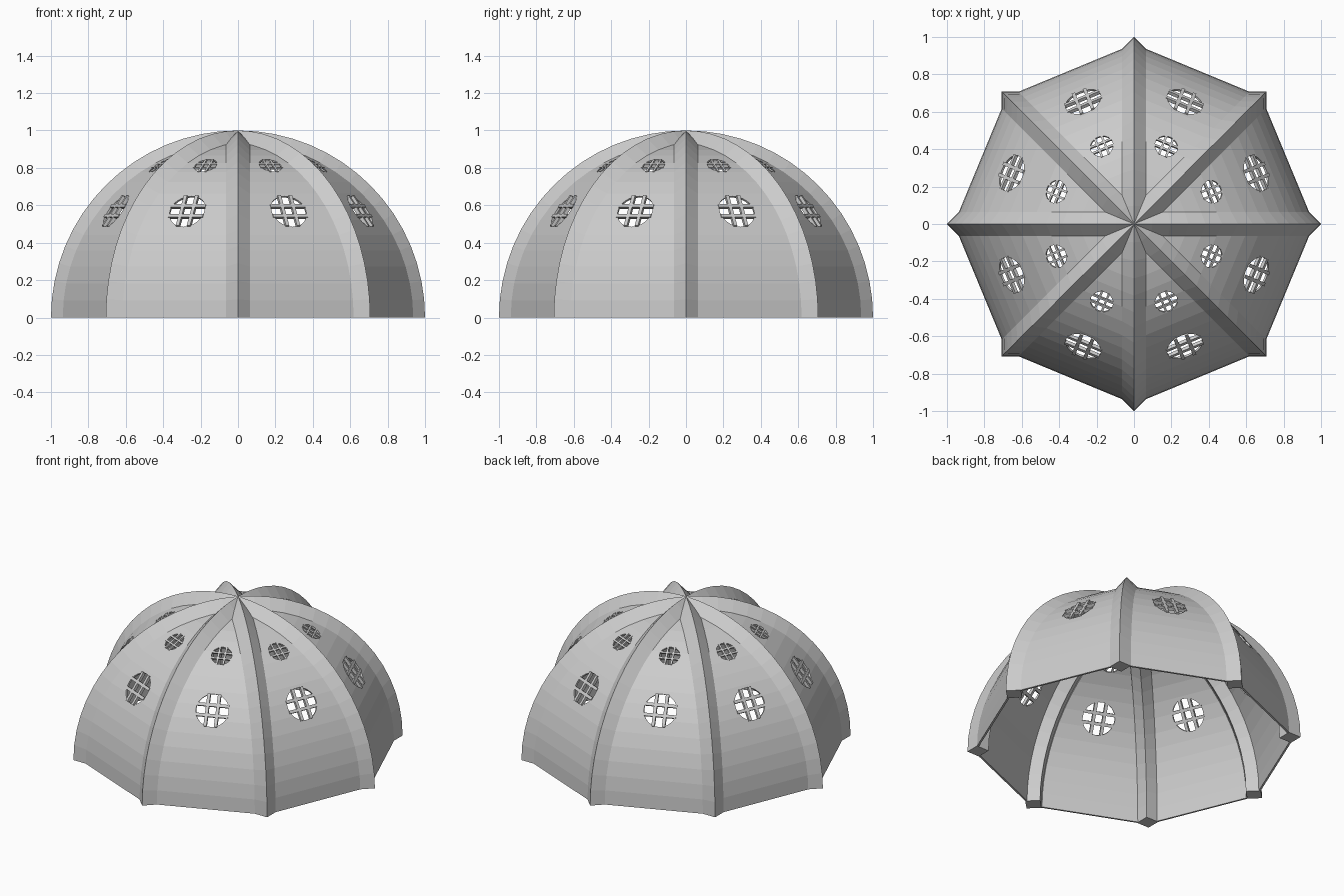
import bpy, bmesh
from math import sin, cos, pi, radians, sqrt, acos
from mathutils import Matrix, Vector

cube = bpy.data.objects.get("Cube")
if cube:
    bpy.data.objects.remove(cube, do_unlink=True)

RIBS = 8
HALF = 0.063             # half diagonal of the square rib
R = 1 - HALF             # radius of the rib centre line and of the panels
STEPS = 32               # facets along a full arch
WEDGE = pi / RIBS        # half the angle of one panel
THICK = 0.012
HOLES = ((37.5, 0.1), (60.4, 0.062))   # elevation in degrees, radius

grey = bpy.data.materials.new("light grey")
grey.use_nodes = True
colour = (0.6, 0.6, 0.6, 1)
grey.diffuse_color = colour
grey.node_tree.nodes["Principled BSDF"].inputs["Base Color"].default_value = colour


def add_object(name, mesh, angle=0):
    obj = bpy.data.objects.new(name, mesh)
    obj.rotation_euler.z = angle
    bpy.context.collection.objects.link(obj)
    return obj


def finish(bm, name):
    bmesh.ops.recalc_face_normals(bm, faces=bm.faces)
    mesh = bpy.data.meshes.new(name)
    bm.to_mesh(mesh)
    bm.free()
    mesh.materials.append(grey)
    return mesh


# Arched ribs: a square set on its corner, swept over half a circle
bm = bmesh.new()
rings = []
for i in range(STEPS + 1):
    t = pi * i / STEPS
    rings.append([bm.verts.new((r * cos(t), y, r * sin(t))) for r, y in
                  ((1, 0), (R, HALF), (R - HALF, 0), (R, -HALF))])
for a, b in zip(rings, rings[1:]):
    for k in range(4):
        n = (k + 1) % 4
        bm.faces.new((a[k], a[n], b[n], b[k]))
bm.faces.new(rings[0])
bm.faces.new(rings[-1])
rib_mesh = finish(bm, "arched_rib")
for i in range(RIBS // 2):
    add_object(f"arched_rib_{i + 1}", rib_mesh, 2 * WEDGE * i)


# Panel: flat across, faceted upward, ending in a point between two ribs
def panel_point(t):
    s = R * cos(t)
    x = s * cos(WEDGE) + HALF * sin(WEDGE)
    return x, s * sin(WEDGE) - HALF * cos(WEDGE), R * sin(t)


def hole_frame(t):
    x, _, z = panel_point(t)
    a = R * cos(WEDGE)
    normal = Vector((cos(t) / a, 0, sin(t) / R)).normalized()
    up = Vector((-normal.z, 0, normal.x))
    side = Vector((0, 1, 0))
    centre = Vector((x, 0, z)) - normal * THICK / 2
    frame = Matrix((side, up, side.cross(up))).transposed().to_4x4()
    return Matrix.Translation(centre) @ frame


tip = acos(HALF / (R * sin(WEDGE)) * cos(WEDGE))
bm = bmesh.new()
rows = []
t = 0
while t < tip:
    x, w, z = panel_point(t)
    rows.append((bm.verts.new((x, -w, z)), bm.verts.new((x, w, z))))
    t += pi / STEPS
x, _, z = panel_point(tip)
peak = bm.verts.new((x, 0, z))
for (a, b), (c, d) in zip(rows, rows[1:]):
    bm.faces.new((a, b, d, c))
bm.faces.new((*rows[-1], peak))
panel = add_object("panel_1", finish(bm, "panel"))
solid = panel.modifiers.new("thickness", "SOLIDIFY")
solid.thickness = THICK
solid.offset = -1

# Round holes cut through the panel
bm = bmesh.new()
for elevation, radius in HOLES:
    bmesh.ops.create_cone(bm, cap_ends=True, segments=32, radius1=radius,
                          radius2=radius, depth=0.1,
                          matrix=hole_frame(radians(elevation)))
cutter = add_object("hole_cutter", finish(bm, "hole_cutter"))
cutter.hide_render = True
cut = panel.modifiers.new("holes", "BOOLEAN")
cut.object = cutter
cut.solver = "EXACT"
bpy.context.view_layer.update()
evaluated = panel.evaluated_get(bpy.context.evaluated_depsgraph_get())
panel_mesh = bpy.data.meshes.new_from_object(evaluated)
bpy.data.objects.remove(panel, do_unlink=True)
bpy.data.objects.remove(cutter, do_unlink=True)

# Lattice of two by two crossing bars in each hole
bm = bmesh.new()
for elevation, radius in HOLES:
    frame = hole_frame(radians(elevation))
    offset, width = radius * 0.32, radius * 0.19
    length = 2 * sqrt(radius ** 2 - offset ** 2) + 0.01
    for shift in (-offset, offset):
        for turn in (0, pi / 2):
            bmesh.ops.create_cube(bm, size=1, matrix=(
                frame @ Matrix.Rotation(turn, 4, "Z")
                @ Matrix.Translation((shift, 0, 0))
                @ Matrix.Diagonal((width, length, width, 1))))
lattice_mesh = finish(bm, "window_lattice")

for i in range(RIBS):
    angle = WEDGE * (2 * i + 1)
    add_object(f"panel_{i + 1}", panel_mesh, angle)
    add_object(f"window_lattice_{i + 1}", lattice_mesh, angle)
